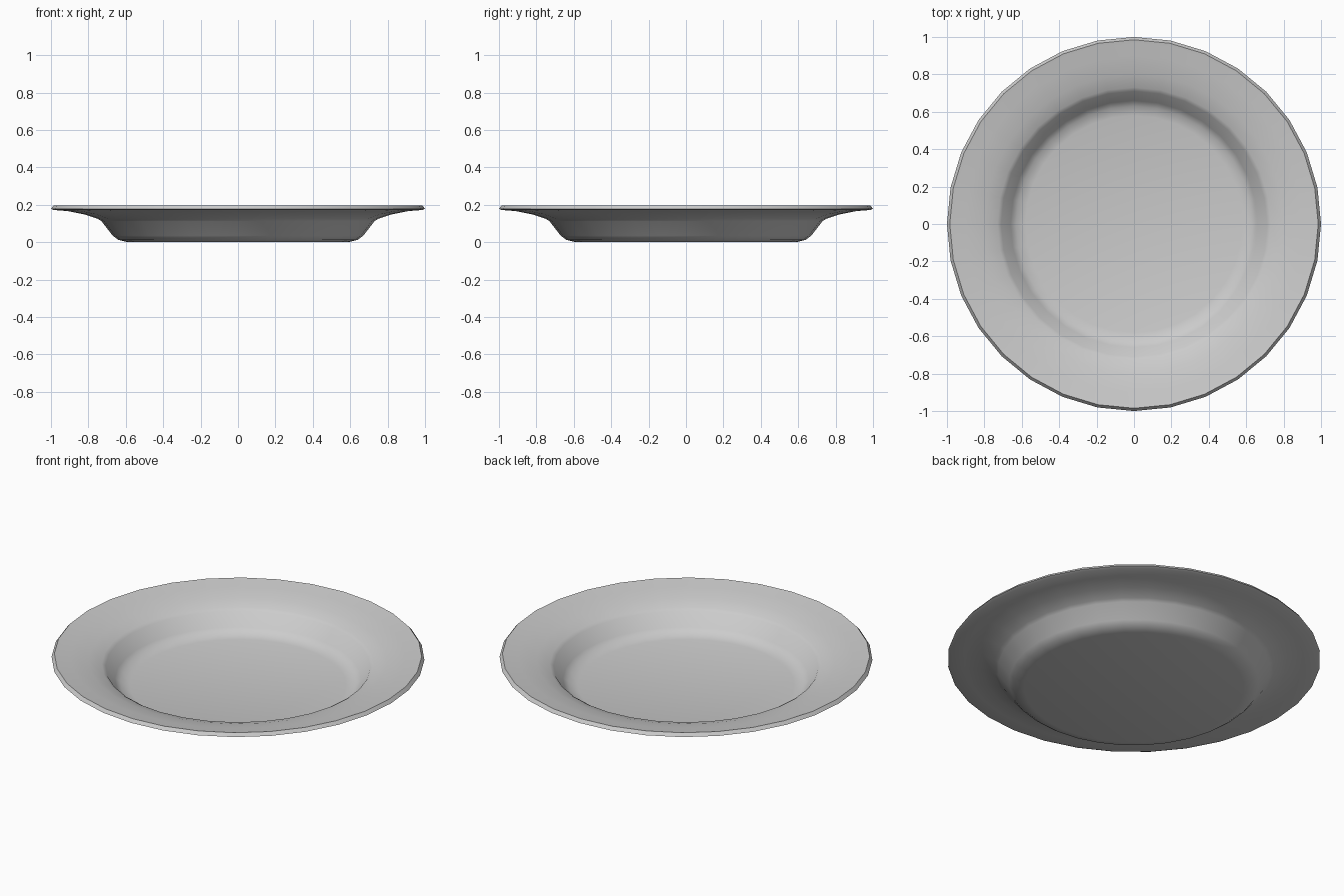
import bpy
import bmesh
import math

cube = bpy.data.objects.get("Cube")
if cube:
    bpy.data.objects.remove(cube, do_unlink=True)

SEGMENTS = 32

# Glaze material
glaze = bpy.data.materials.new("pale grey glaze")
glaze.use_nodes = True
colour = (0.6, 0.6, 0.6, 1)
glaze.diffuse_color = colour
glaze.node_tree.nodes["Principled BSDF"].inputs["Base Color"].default_value = colour

# Closed cross-section (radius, height): underside, rim, then upper side
profile = [
    (0.59, 0.0), (0.64, 0.012), (0.67, 0.035), (0.73, 0.112),
    (0.75, 0.125), (0.82, 0.148), (0.91, 0.166), (0.985, 0.172),
    (1.0, 0.178), (0.985, 0.197), (0.965, 0.193),
    (0.90, 0.184), (0.80, 0.163), (0.73, 0.14), (0.71, 0.128),
    (0.66, 0.055), (0.63, 0.032), (0.58, 0.02),
]

# Plate: lathe the section around z, then cap the base and the floor
bm = bmesh.new()
rings = []
for radius, height in profile:
    ring = []
    for i in range(SEGMENTS):
        a = 2 * math.pi * i / SEGMENTS
        ring.append(bm.verts.new((radius * math.cos(a), radius * math.sin(a), height)))
    rings.append(ring)
for low, high in zip(rings, rings[1:]):
    for i in range(SEGMENTS):
        j = (i + 1) % SEGMENTS
        bm.faces.new((low[i], low[j], high[j], high[i]))
bm.faces.new(rings[0][::-1])
bm.faces.new(rings[-1])
bmesh.ops.recalc_face_normals(bm, faces=bm.faces)

mesh = bpy.data.meshes.new("plate")
bm.to_mesh(mesh)
bm.free()
mesh.materials.append(glaze)
plate = bpy.data.objects.new("plate", mesh)
bpy.context.collection.objects.link(plate)

# Smooth glaze
bpy.context.view_layer.objects.active = plate
plate.select_set(True)
bpy.ops.object.shade_smooth_by_angle(angle=math.radians(60))
